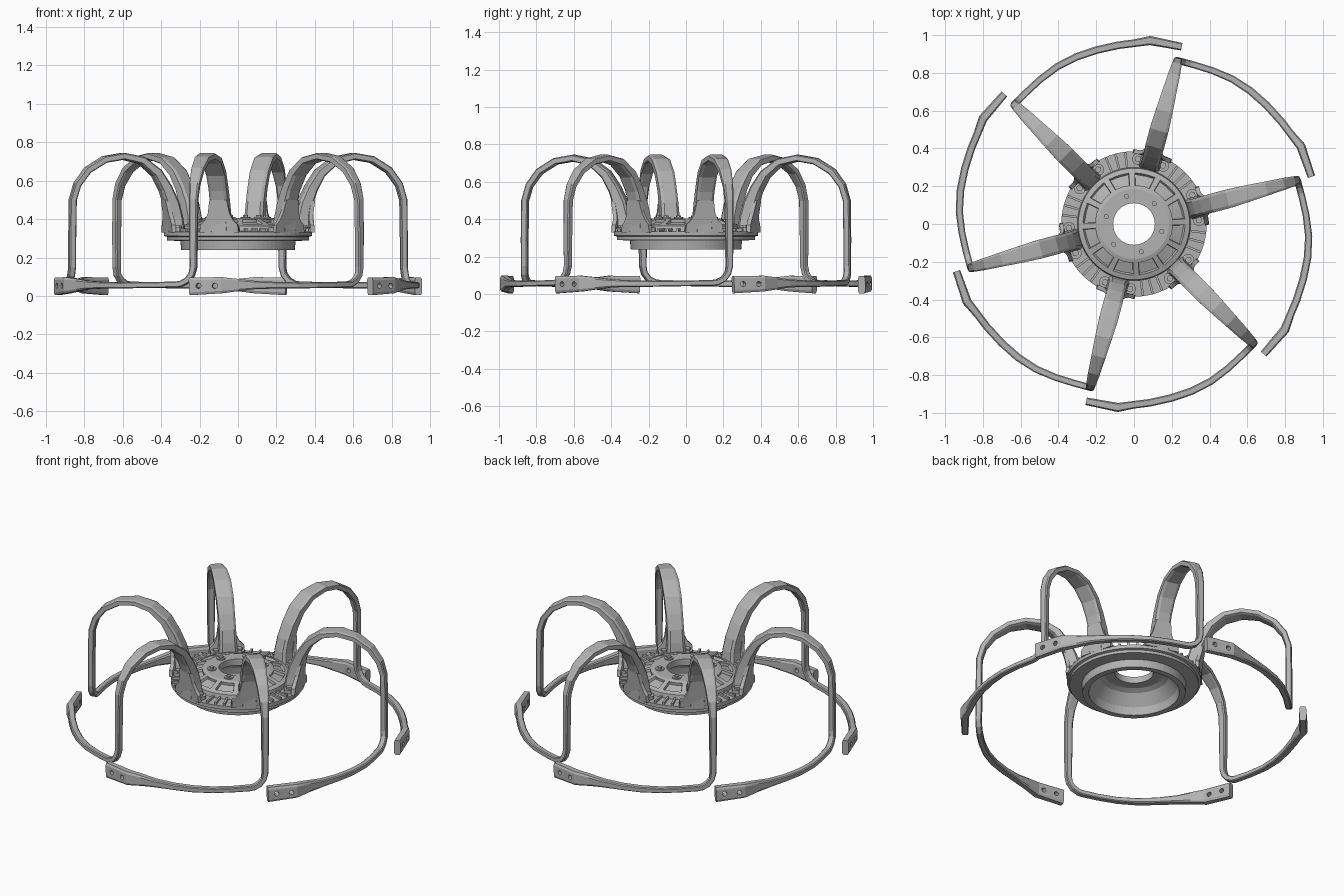
import bpy, bmesh
from math import sin, cos, radians, pi
from mathutils import Vector, Matrix

cube = bpy.data.objects.get("Cube")
if cube:
    bpy.data.objects.remove(cube)

metal = bpy.data.materials.new("grey metal")
metal.use_nodes = True
GREY = (0.45, 0.45, 0.45, 1)
metal.diffuse_color = GREY
metal.node_tree.nodes["Principled BSDF"].inputs["Base Color"].default_value = GREY


def add(name, bm):
    bmesh.ops.recalc_face_normals(bm, faces=bm.faces)
    mesh = bpy.data.meshes.new(name)
    bm.to_mesh(mesh)
    bm.free()
    mesh.materials.append(metal)
    ob = bpy.data.objects.new(name, mesh)
    bpy.context.collection.objects.link(ob)
    return ob


def cylinder(bm, r, depth, matrix, n=10, r2=None):
    bmesh.ops.create_cone(bm, cap_ends=True, segments=n, radius1=r,
                          radius2=r if r2 is None else r2, depth=depth, matrix=matrix)


def repeat(ob, start=15):
    """Six copies around the hub, sharing one mesh."""
    for k in range(6):
        o = ob if k == 0 else ob.copy()
        if k:
            bpy.context.collection.objects.link(o)
        o.rotation_euler.z = radians(start + 60 * k)
        o.name = f"{ob.name.split('_n')[0]}_n{k + 1}"


def polar(r, deg, z):
    return Vector((r * cos(radians(deg)), r * sin(radians(deg)), z))


# Hub: closed lathe profile, hollow underneath, with pockets sunk in the dome
profile = [(.11, .365), (.11, .405), (.185, .405), (.2, .4), (.275, .372), (.295, .365),
           (.3, .338), (.385, .334), (.385, .312), (.37, .308), (.37, .29), (.3, .285),
           (.295, .238), (.26, .238), (.25, .285), (.2, .35), (.17, .365)]
SEG, n = 72, len(profile)
bm = bmesh.new()
rings = [[bm.verts.new(polar(r, 360 * s / SEG, z)) for r, z in profile] for s in range(SEG)]
pockets = [[] for _ in range(12)]
for s in range(SEG):
    a, b = rings[s], rings[(s + 1) % SEG]
    for i in range(n):
        j = (i + 1) % n
        f = bm.faces.new((a[i], b[i], b[j], a[j]))
        # rib between pockets on every sixth segment
        if i == 3 and s % 6:
            pockets[s // 6].append(f)
bmesh.ops.recalc_face_normals(bm, faces=bm.faces)
for group in pockets:
    bmesh.ops.inset_region(bm, faces=group, thickness=.006, depth=0)
    bmesh.ops.inset_region(bm, faces=group, thickness=.004, depth=-.016)
add("hub", bm)

# Rim ribs: short raised bars across the outer flange
bm = bmesh.new()
for deg in (-30, -22, 22):
    m = Matrix.Rotation(radians(deg), 4, 'Z') @ Matrix.Translation((.338, 0, .342))
    bmesh.ops.create_cube(bm, size=1, matrix=m @ Matrix.Diagonal((.085, .012, .016, 1)))
repeat(add("rim_rib", bm))

# Bolts on the flange (socket collars) and around the centre hole
bm = bmesh.new()
for side in (-1, 1):
    p = polar(.345, 11.5 * side, .345)
    cylinder(bm, .032, .022, Matrix.Translation(p), 12)
    cylinder(bm, .018, .02, Matrix.Translation(p + Vector((0, 0, .012))), 6)
repeat(add("flange_bolt", bm))
bm = bmesh.new()
p = Vector((.152, 0, .406))
cylinder(bm, .026, .012, Matrix.Translation(p), 12)
cylinder(bm, .014, .014, Matrix.Translation(p + Vector((0, 0, .008))), 6)
repeat(add("centre_bolt", bm), 45)

# Arm foot: flared gusset wall at the rim
bm = bmesh.new()
half = [(.105, .33), (.1, .37), (.075, .395), (.058, .43), (.046, .5)]
outline = half + [(-y, z) for y, z in reversed(half)]
lean = lambda z: .02 * max(0, z - .4) / .1
front = [bm.verts.new((.384 + lean(z), y, z)) for y, z in outline]
back = [bm.verts.new((.362 + lean(z), y, z)) for y, z in outline]
bm.faces.new(front)
bm.faces.new(back)
for i in range(len(outline)):
    j = (i + 1) % len(outline)
    bm.faces.new((front[i], front[j], back[j], back[i]))
repeat(add("arm_foot", bm))

# Arm stations: (position, normal or None, half width, half thickness)
arch = [(.34, .335, .058, .045), (.345, .41, .05, .04), (.36, .48, .048, .036),
        (.392, .56, .048, .03), (.44, .64, .05, .025), (.52, .705, .05, .02),
        (.62, .727, .045, .018), (.72, .71, .038, .018), (.81, .655, .032, .018),
        (.866, .58, .026, .018), (.89, .5, .022, .018), (.893, .3, .02, .018),
        (.893, .15, .018, .018)]
stations = [(Vector((r, 0, z)), None, w, t) for r, z, w, t in arch]
BEND = .09
for a in (25, 50, 75, 90):
    y = -BEND * (1 - cos(radians(a)))
    stations.append((Vector((.896, y, .15 - BEND * sin(radians(a)))), Vector((1, 0, 0)), .016, .018))
# sweep along the circle, widening into an end plate
for deg, r, z, w, t in [(12, .912, .058, .015, .018), (19, .927, .056, .015, .019),
                        (26, .936, .055, .016, .02), (33, .942, .056, .017, .02),
                        (40, .95, .057, .022, .02), (45, .957, .057, .032, .02),
                        (50, .975, .056, .042, .024), (60, .972, .05, .046, .02)]:
    stations.append((polar(r, -deg, z), polar(1, -deg, 0), w, t))

bm = bmesh.new()
C = .7   # corner chamfer of the section
section = [(1, -C), (1, C), (C, 1), (-C, 1), (-1, C), (-1, -C), (-C, -1), (C, -1)]
loops = []
for i, (p, normal, w, t) in enumerate(stations):
    ahead = stations[min(i + 1, len(stations) - 1)][0]
    tangent = (ahead - stations[max(i - 1, 0)][0]).normalized()
    if normal is None:
        wide = Vector((0, -1, 0))
        normal = wide.cross(tangent).normalized()
    else:
        wide = tangent.cross(normal).normalized()
        normal = wide.cross(tangent)
    loops.append([bm.verts.new(p + wide * w * u + normal * t * v) for u, v in section])
for a, b in zip(loops, loops[1:]):
    for i in range(8):
        j = (i + 1) % 8
        bm.faces.new((a[i], a[j], b[j], b[i]))
bm.faces.new(loops[0])
bm.faces.new(loops[-1])
arm = add("arm", bm)

# Two screw holes through the end plate
bm = bmesh.new()
for deg in (52, 57):
    m = Matrix.Rotation(radians(-deg), 4, 'Z') @ Matrix.Translation((.974, 0, .053))
    cylinder(bm, .014, .2, m @ Matrix.Rotation(pi / 2, 4, 'Y'), 12)
cutter = add("hole_cutter", bm)
cutter.hide_render = True
mod = arm.modifiers.new("holes", 'BOOLEAN')
mod.object = cutter
mod.operation = 'DIFFERENCE'
mod.solver = 'EXACT'
bpy.context.view_layer.update()
arm_mesh = bpy.data.meshes.new_from_object(arm.evaluated_get(bpy.context.evaluated_depsgraph_get()))
arm.modifiers.clear()
arm.data = arm_mesh
bpy.data.objects.remove(cutter)
repeat(arm)
